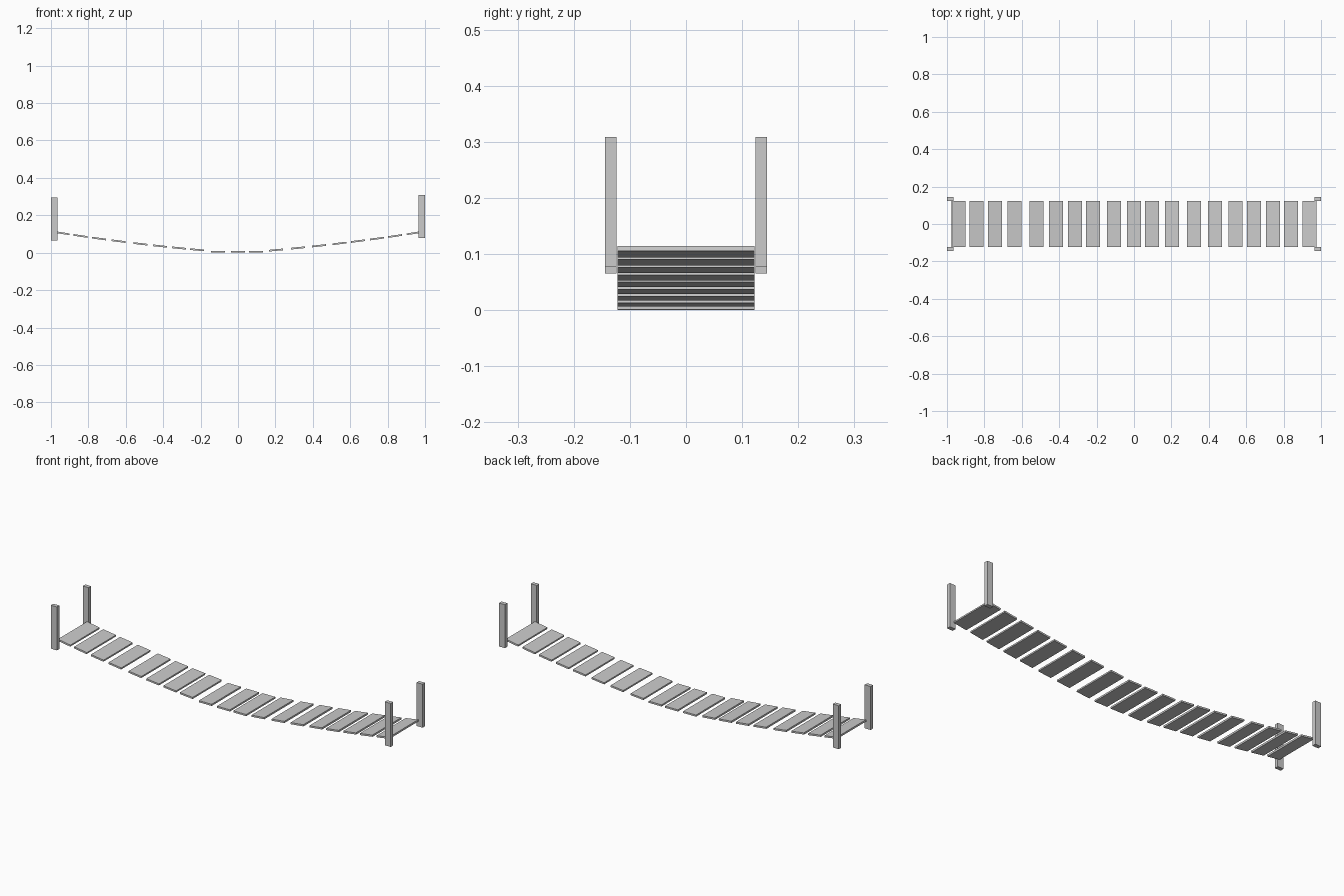
import bpy, math
from mathutils import Matrix, Vector

if "Cube" in bpy.data.objects:
    bpy.data.objects.remove(bpy.data.objects["Cube"])

PLANK = (0.075, 0.245, 0.009)


def box(name, size, centre, tilt=0.0):
    bpy.ops.mesh.primitive_cube_add(size=1)
    ob = bpy.context.object
    ob.name = name
    ob.data.transform(Matrix.Diagonal((*size, 1)))
    ob.rotation_euler.y = -tilt
    ob.location = Vector(centre)
    return ob


def sag(x):
    """Underside height of the hanging deck: flat middle, rising ends."""
    t = max(abs(x) - 0.1, 0)
    return 0.08 * t + 0.045 * t * t


# Walkway planks, slightly uneven spacing, each tilted along the sag
centres = [-0.938, -0.842, -0.743, -0.639, -0.521, -0.417, -0.316, -0.219,
           -0.107, 0.0, 0.096, 0.203, 0.321, 0.433, 0.543, 0.642, 0.743,
           0.84, 0.939]
for i, x in enumerate(centres):
    h = PLANK[0] / 2
    tilt = 0.0
    if abs(x) > 0.15:
        tilt = math.atan2(sag(x + h) - sag(x - h), 2 * h)
    z = 0.001 + sag(x) + PLANK[2] / 2 if abs(x) > 0.15 else PLANK[2] / 2 + 0.001 * (abs(x) > 0.05)
    box(f"plank_{i + 1}", PLANK, (x, 0, z), tilt)

# Corner posts; the right pair stands slightly higher
for end, x, z in (("left", -0.9825, 0.181), ("right", 0.9825, 0.193)):
    for side, y in (("front", -0.134), ("back", 0.134)):
        box(f"{end}_{side}_post", (0.035, 0.021, 0.231), (x, y, z))
